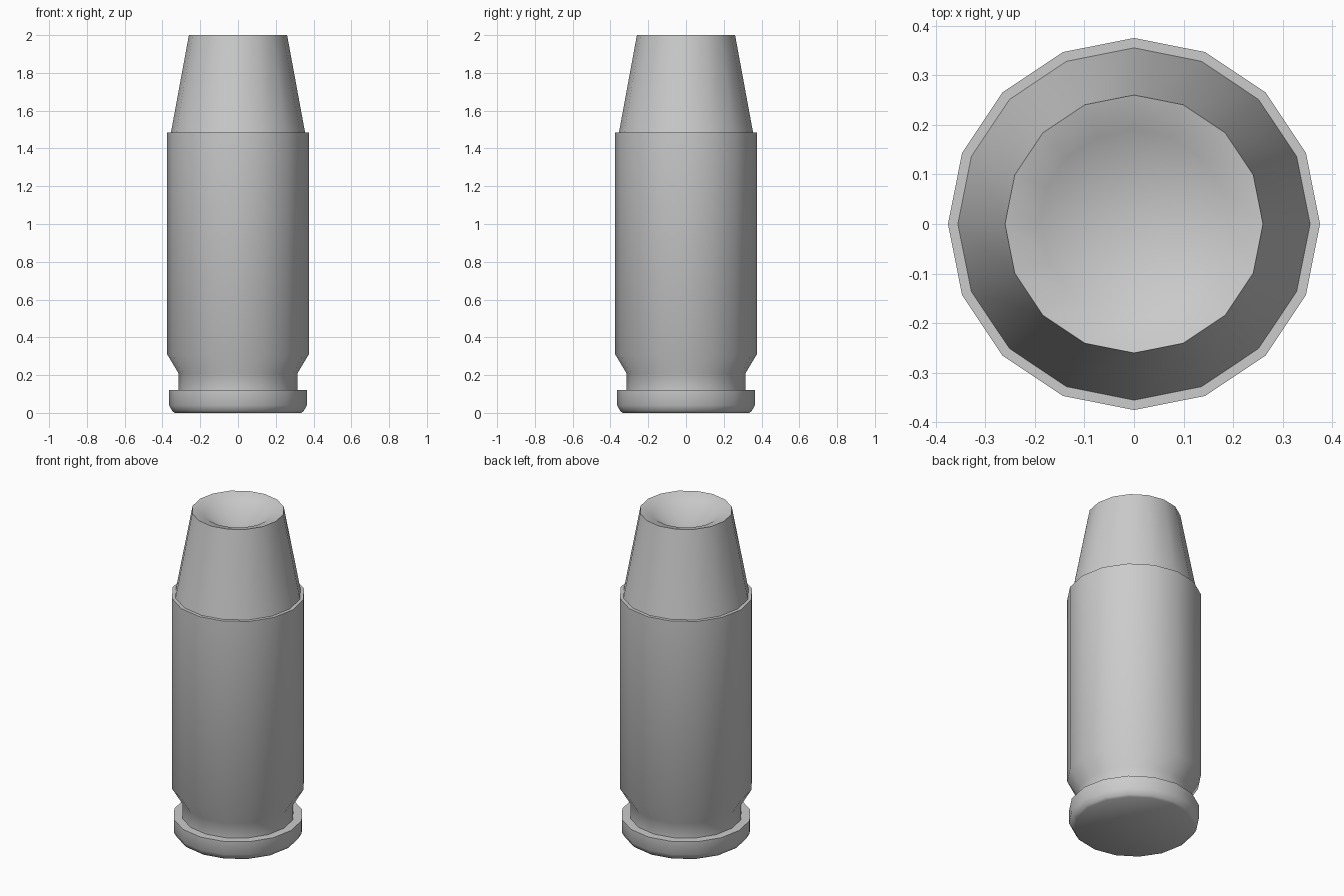
import bpy, bmesh, math

if "Cube" in bpy.data.objects:
    bpy.data.objects.remove(bpy.data.objects["Cube"])

SIDES = 16


def lathe(name, profile):
    """Revolve (radius, z) points about z; radius 0 makes a pole."""
    bm = bmesh.new()
    rings = []
    for r, z in profile:
        if r == 0:
            rings.append([bm.verts.new((0, 0, z))] * SIDES)
        else:
            rings.append([bm.verts.new((r * math.cos(math.tau * i / SIDES),
                                        r * math.sin(math.tau * i / SIDES), z))
                          for i in range(SIDES)])
    for a, b in zip(rings, rings[1:]):
        for i in range(SIDES):
            j = (i + 1) % SIDES
            quad = [a[i], a[j], b[j], b[i]]
            bm.faces.new(list(dict.fromkeys(quad)))
    bmesh.ops.recalc_face_normals(bm, faces=bm.faces)
    mesh = bpy.data.meshes.new(name)
    bm.to_mesh(mesh)
    bm.free()
    obj = bpy.data.objects.new(name, mesh)
    bpy.context.collection.objects.link(obj)
    bpy.ops.object.select_all(action='DESELECT')
    obj.select_set(True)
    bpy.context.view_layer.objects.active = obj
    bpy.ops.object.shade_smooth_by_angle(angle=math.radians(60))
    return obj


# Casing: flat base, bevelled rim, groove, straight wall, small lip
lathe("casing", [(0, 0), (0.335, 0), (0.348, 0.01), (0.365, 0.04), (0.365, 0.12),
                 (0.315, 0.12), (0.315, 0.21), (0.375, 0.31),
                 (0.375, 1.485), (0.353, 1.485)])

# Tapered tip with a shallow conical hollow
lathe("tip", [(0.355, 1.485), (0.26, 2.0), (0.19, 1.98), (0, 1.85)])
